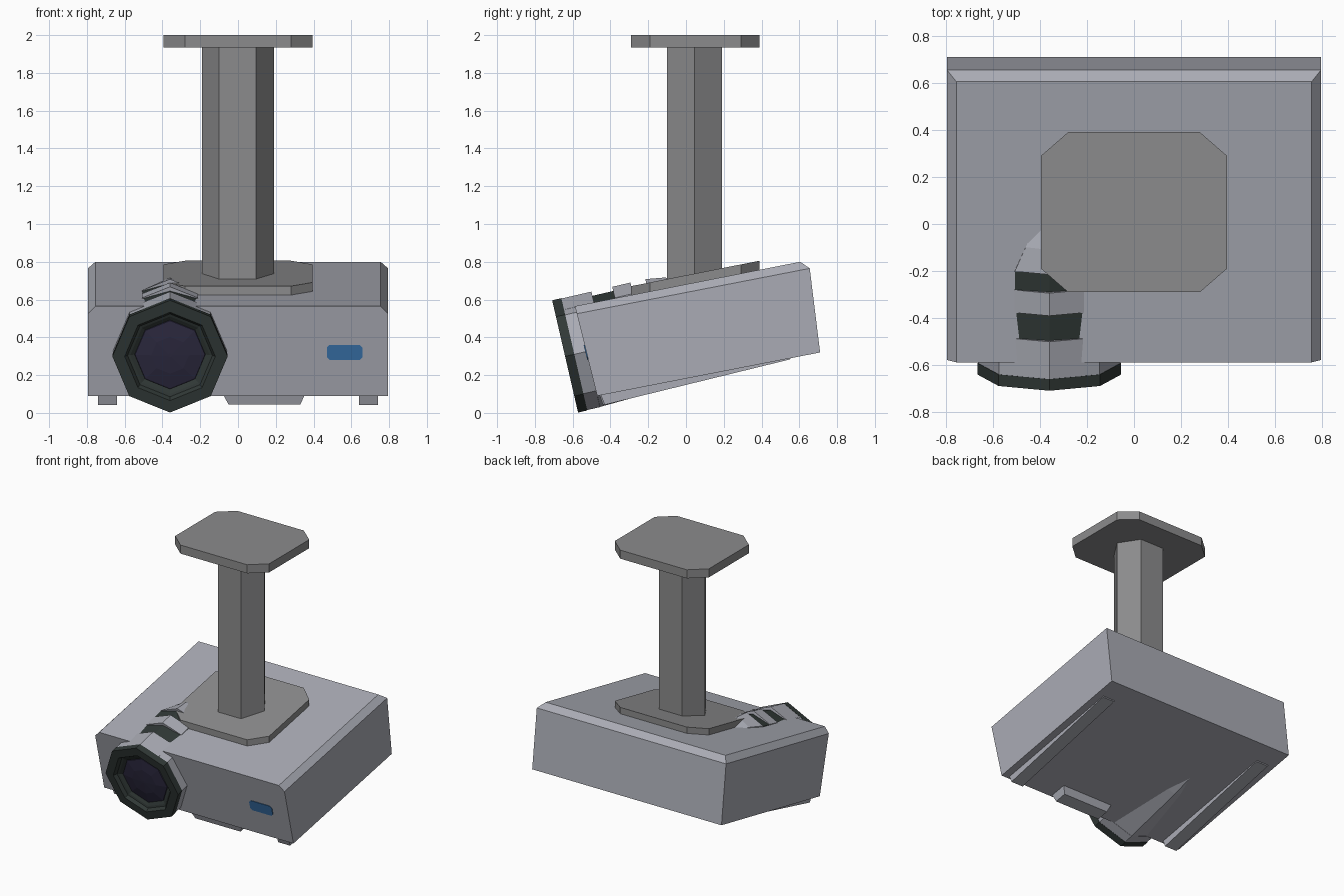
import bpy, bmesh, math
from mathutils import Vector

if "Cube" in bpy.data.objects:
    bpy.data.objects.remove(bpy.data.objects["Cube"])


def material(name, rgb):
    m = bpy.data.materials.new(name)
    m.diffuse_color = (*rgb, 1)
    m.use_nodes = True
    m.node_tree.nodes["Principled BSDF"].inputs["Base Color"].default_value = m.diffuse_color
    return m


CASE = material("case_grey", (0.40, 0.41, 0.46))
MOUNT = material("mount_grey", (0.26, 0.26, 0.265))
DARK = material("dark_trim", (0.030, 0.040, 0.037))
GLASS = material("lens_glass", (0.026, 0.023, 0.052))
BLUE = material("sensor_blue", (0.04, 0.17, 0.41))


def loft(name, rings, mat, close=False):
    """Skin equal-length rings; cap the ends, or join last ring to first."""
    bm = bmesh.new()
    vs = [[bm.verts.new(p) for p in r] for r in rings]
    n = len(rings[0])
    pairs = list(zip(vs, vs[1:])) + ([(vs[-1], vs[0])] if close else [])
    for a, b in pairs:
        for i in range(n):
            j = (i + 1) % n
            bm.faces.new((a[i], a[j], b[j], b[i]))
    if not close:
        bm.faces.new(vs[0])
        bm.faces.new(vs[-1])
    bmesh.ops.recalc_face_normals(bm, faces=bm.faces[:])
    me = bpy.data.meshes.new(name)
    bm.to_mesh(me)
    bm.free()
    me.materials.append(mat)
    ob = bpy.data.objects.new(name, me)
    bpy.context.collection.objects.link(ob)
    return ob


# Slopes of the tilted case
def top_z(y):
    return 0.565 + (y + 0.588) * 0.198


def bottom_z(y):
    return 0.09 + (y + 0.47) * 0.195


# Lens axis frame: x across, s backwards along the barrel, r upwards
TILT = math.radians(13)
ORIGIN = Vector((-0.36, -0.64, 0.299))
BACK = Vector((0, math.cos(TILT), math.sin(TILT)))
UP = Vector((0, -math.sin(TILT), math.cos(TILT)))


def lens_point(x, s, r):
    return ORIGIN + Vector((x, 0, 0)) + BACK * s + UP * r


def octagon(s, r, off=0):
    return [lens_point(r * math.sin(k * math.pi / 4), s,
                       off + r * math.cos(k * math.pi / 4)) for k in range(8)]


# Case: bottom, shoulder and chamfered top outlines
def outline(half, front, back):
    return [(-half, *front), (half, *front), (half, *back), (-half, *back)]


loft("case", [outline(0.795, (-0.47, 0.09), (0.71, 0.32)),
              outline(0.795, (-0.578, 0.525), (0.655, 0.765)),
              outline(0.755, (-0.588, 0.565), (0.605, 0.80))], CASE)

# Lens barrel, fading into the underside
loft("lens_barrel", [octagon(0.05, 0.303), octagon(0.119, 0.303),
                     octagon(0.12, 0.29, -0.012), octagon(0.6, 0.27, -0.012),
                     octagon(0.8, 0.225, -0.035)], CASE)

# Lens rim with stepped recess, and domed glass
loft("lens_rim", [octagon(0.05, 0.305), octagon(0, 0.305), octagon(0, 0.24),
                  octagon(0.025, 0.225), octagon(0.03, 0.21),
                  octagon(0.045, 0.185), octagon(0.05, 0.185)], DARK, close=True)
loft("lens_glass", [octagon(0.048, 0.19), octagon(0.04, 0.185),
                    octagon(0.026, 0.10), octagon(0.022, 0.01)], GLASS)


# Ridged hump on top of the case
def chevron(s, half, peak, edge):
    return [lens_point(-half, s, 0.1), lens_point(-half, s, edge),
            lens_point(0, s, peak), lens_point(half, s, edge),
            lens_point(half, s, 0.1)]


for i, (s0, s1) in enumerate([(0.05, 0.213), (0.326, 0.425)]):
    loft(f"lens_ridge_{i + 1}", [chevron(s, 0.147, 0.303, 0.243) for s in (s0, s1)], CASE)
loft("lens_ridge_3", [chevron(0.506, 0.147, 0.303, 0.243),
                      chevron(0.61, 0.10, 0.288, 0.235),
                      chevron(0.77, 0.03, 0.20, 0.19)], CASE)
for i, (s0, s1) in enumerate([(0.213, 0.326), (0.425, 0.506)]):
    loft(f"lens_groove_{i + 1}", [chevron(s, 0.146, 0.28, 0.239) for s in (s0, s1)], DARK)


# Mount plates with cut corners, and the hexagonal pole
PLATE = [(-0.28, -0.29), (0.28, -0.29), (0.395, -0.19), (0.395, 0.29),
         (0.28, 0.39), (-0.28, 0.39), (-0.395, 0.29), (-0.395, -0.19)]
loft("ceiling_plate", [[(x, y, z) for x, y in PLATE] for z in (1.935, 2.0)], MOUNT)
loft("case_plate", [[(x, y, top_z(y) + h) for x, y in PLATE] for h in (-0.01, 0.047)], MOUNT)
POLE = [(-0.1, -0.1), (0.095, -0.1), (0.19, 0.045), (0.095, 0.19), (-0.1, 0.19), (-0.19, 0.045)]
loft("pole", [[(x, y, top_z(y) + 0.02) for x, y in POLE],
              [(x, y, 1.94) for x, y in POLE]], MOUNT)

# Wedge runners under both sides
for side, sx in (("left", -1), ("right", 1)):
    loft(f"{side}_runner", [[(x, -0.455, bottom_z(-0.455) + 0.01), (x, -0.43, 0.043),
                             (x, 0.55, bottom_z(0.55) - 0.006), (x, 0.56, bottom_z(0.56) + 0.01)]
                            for x in (sx * 0.64, sx * 0.74)], CASE)

# Tapered front foot
loft("front_foot", [[(x0, -0.46, 0.10), (x1, -0.46, 0.10),
                     (x1, -0.33, 0.13), (x0, -0.33, 0.13)] if top else
                    [(x0, -0.44, 0.044), (x1, -0.44, 0.044),
                     (x1, -0.35, 0.062), (x0, -0.35, 0.062)]
                    for top, x0, x1 in ((True, -0.08, 0.355), (False, -0.05, 0.33))], CASE)


# Sensor window on the sloping front
def window(depth):
    pts = [(0.485, 0.28), (0.645, 0.28), (0.66, 0.295), (0.66, 0.345),
           (0.645, 0.36), (0.485, 0.36), (0.47, 0.345), (0.47, 0.295)]
    return [(x, -0.47 - (z - 0.09) * 0.248 - depth, z) for x, z in pts]


loft("sensor_window", [window(-0.003), window(0.005)], BLUE)
